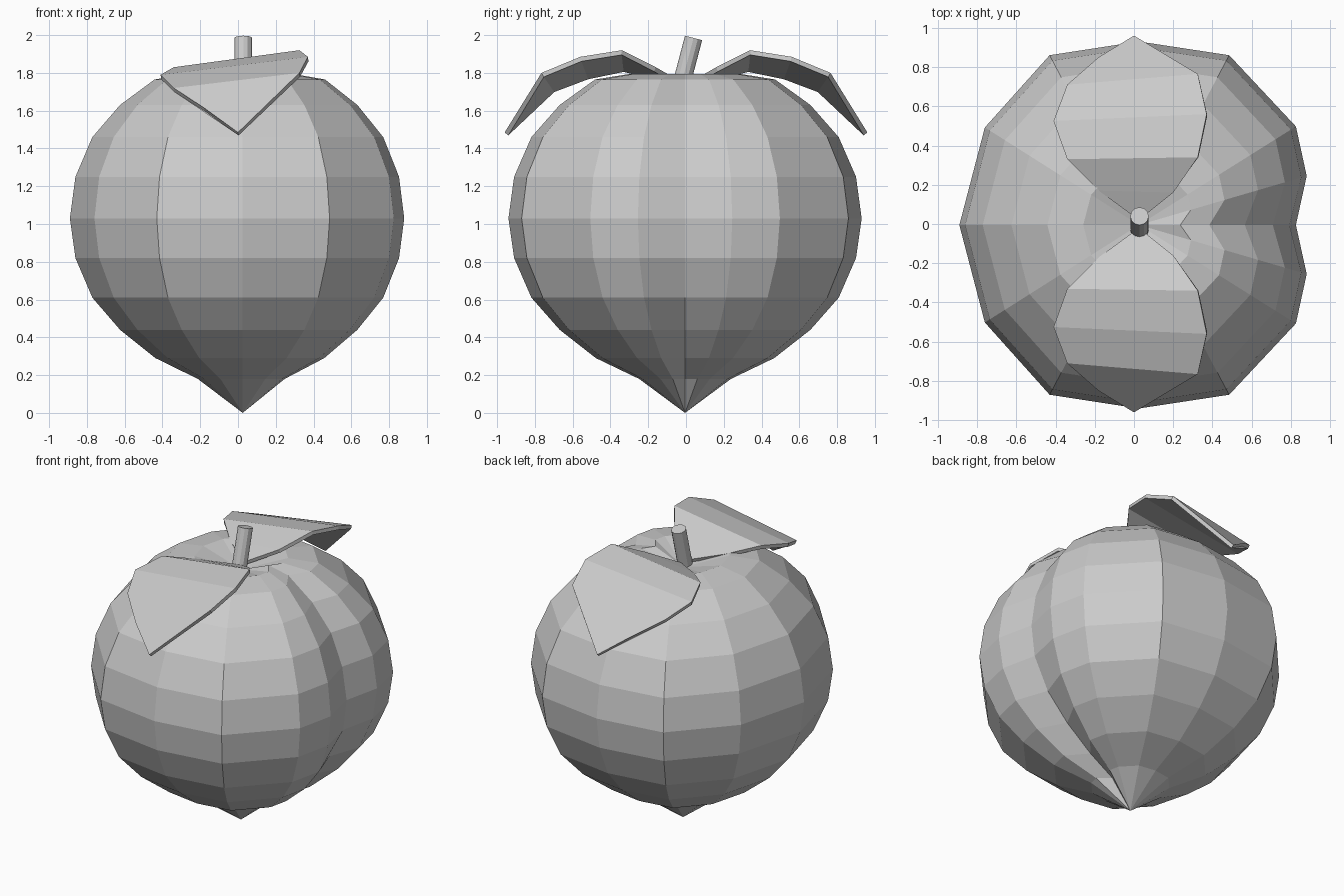
import bpy, bmesh
from mathutils import Vector

if "Cube" in bpy.data.objects:
    bpy.data.objects.remove(bpy.data.objects["Cube"])

CX, CY = 0.025, -0.005


def make_object(name, bm):
    bmesh.ops.recalc_face_normals(bm, faces=bm.faces)
    me = bpy.data.meshes.new(name)
    bm.to_mesh(me)
    bm.free()
    ob = bpy.data.objects.new(name, me)
    bpy.context.collection.objects.link(ob)
    return ob


# Fruit: widest outline, starting at the groove and mirrored across y
half = [(0.80, 0), (0.855, 0.25), (0.80, 0.502), (0.46, 0.865),
        (0, 0.935), (-0.455, 0.865), (-0.785, 0.497), (-0.915, 0)]
outline = half + [(x, -y) for x, y in half[-2:0:-1]]
# ring height, scale of the outline, extra scale of the groove column
rings = [(0.18, 0.26, 0.7), (0.29, 0.505, 0.8), (0.44, 0.71, 0.9),
         (0.61, 0.87, 0.96), (0.82, 0.968, 1), (1.03, 1, 1),
         (1.25, 0.968, 0.99), (1.46, 0.87, 0.98), (1.63, 0.71, 0.95),
         (1.765, 0.51, 0.88), (1.795, 0.31, 0.85)]
bm = bmesh.new()
loops = [[bm.verts.new((CX + x * s * (g if i == 0 else 1), CY + y * s, z))
          for i, (x, y) in enumerate(outline)] for z, s, g in rings]
n = len(outline)
for a, b in zip(loops, loops[1:]):
    for i in range(n):
        j = (i + 1) % n
        bm.faces.new((a[i], a[j], b[j], b[i]))
# pointed bottom and dimpled top
for loop, z in ((loops[0], 0), (loops[-1], 1.71)):
    pole = bm.verts.new((CX, CY, z))
    for i in range(n):
        bm.faces.new((loop[i], loop[(i + 1) % n], pole))
make_object("fruit_body", bm)

# Leaves: tilted strips, high on the right edge, arching down to a tip
right = [(0.20, 0.16, 1.83), (0.325, 0.34, 1.92), (0.37, 0.56, 1.885), (0.325, 0.765, 1.80)]
left = [(-0.18, 0.17, 1.79), (-0.34, 0.33, 1.83), (-0.41, 0.525, 1.79), (-0.34, 0.71, 1.72)]


def leaf(name, side):
    bm = bmesh.new()
    vert = lambda p: bm.verts.new((p[0], p[1] * side, p[2]))
    root, tip = vert((0.025, 0.02, 1.75)), vert((0, 0.96, 1.485))
    r, l = [vert(p) for p in right], [vert(p) for p in left]
    low = vert((-0.18, 0.85, 1.615))
    bm.faces.new((root, r[0], l[0]))
    for i in range(3):
        bm.faces.new((l[i], r[i], r[i + 1], l[i + 1]))
    bm.faces.new((l[3], r[3], tip, low))
    bmesh.ops.recalc_face_normals(bm, faces=bm.faces)
    bm.normal_update()
    if sum(f.normal.z for f in bm.faces) < 0:
        bmesh.ops.reverse_faces(bm, faces=bm.faces)
    me = bpy.data.meshes.new(name)
    bm.to_mesh(me)
    bm.free()
    ob = bpy.data.objects.new(name, me)
    bpy.context.collection.objects.link(ob)
    mod = ob.modifiers.new("thickness", 'SOLIDIFY')
    mod.thickness = 0.025
    mod.offset = -1


leaf("back_leaf", 1)
leaf("front_leaf", -1)

# Stem: short cylinder leaning back
a, b = Vector((0.028, -0.035, 1.70)), Vector((0.028, 0.04, 1.985))
axis = b - a
bpy.ops.mesh.primitive_cylinder_add(
    vertices=12, radius=0.047, depth=axis.length, location=(a + b) / 2,
    rotation=axis.to_track_quat('Z', 'Y').to_euler())
bpy.context.object.name = "stem"
